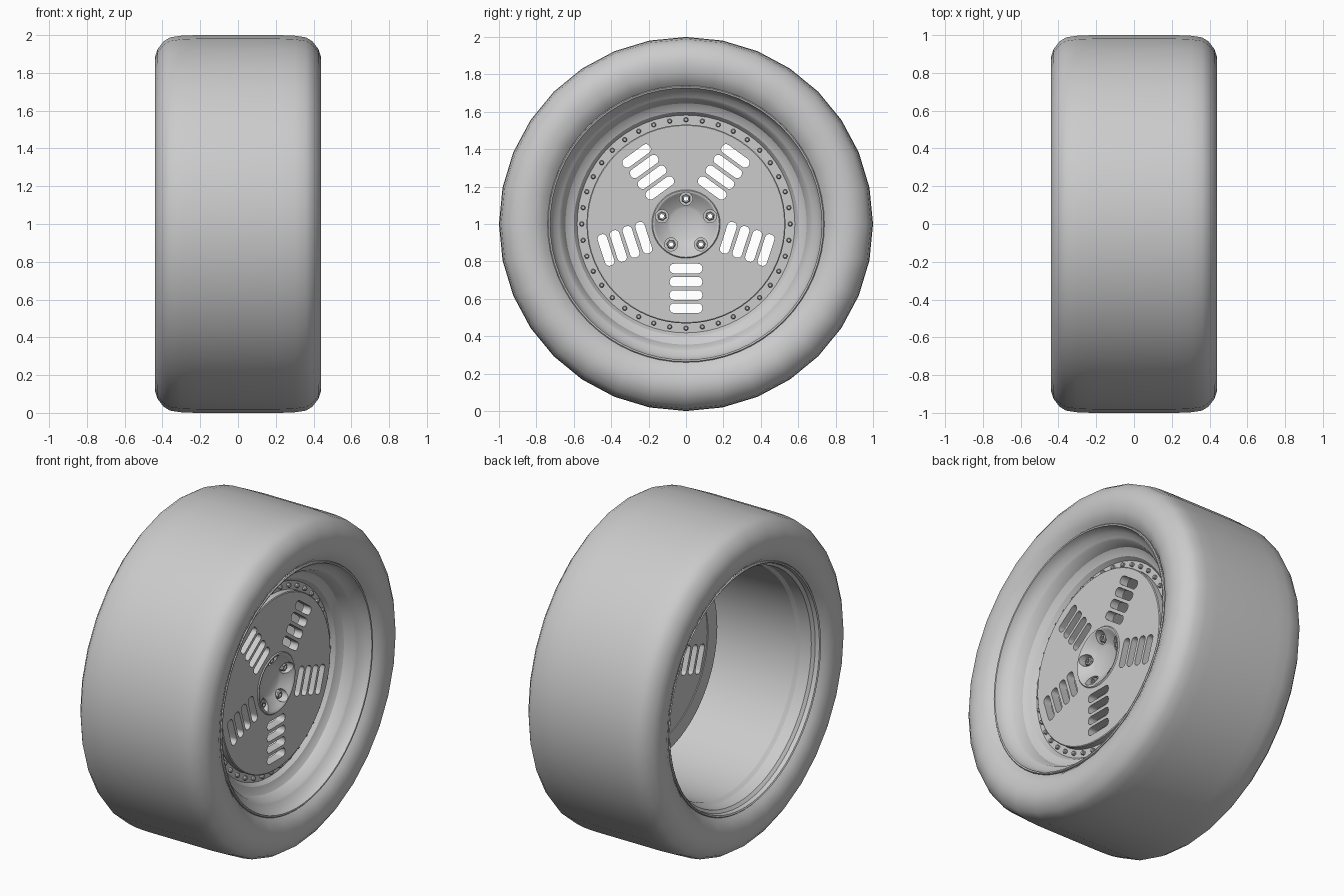
import bpy, bmesh
from math import radians, pi
from mathutils import Matrix, Vector

if "Cube" in bpy.data.objects:
    bpy.data.objects.remove(bpy.data.objects["Cube"])

CENTRE = Matrix.Translation((0, 0, 1))


def lathe(bm, profile, steps, closed=False, matrix=Matrix()):
    """Spin an (x, radius) profile around the x axis."""
    vs = [bm.verts.new((x, 0, r)) for x, r in profile]
    n = len(vs)
    es = [bm.edges.new((vs[i], vs[(i + 1) % n])) for i in range(n if closed else n - 1)]
    old = set(bm.verts) - set(vs)
    bmesh.ops.spin(bm, geom=vs + es, cent=(0, 0, 0), axis=(1, 0, 0),
                   angle=2 * pi, steps=steps, use_duplicate=False)
    new = [v for v in bm.verts if v not in old]
    bmesh.ops.transform(bm, matrix=matrix, verts=new)


def finish(bm, name, smooth=35):
    bmesh.ops.remove_doubles(bm, verts=bm.verts, dist=1e-5)
    bmesh.ops.dissolve_degenerate(bm, edges=bm.edges, dist=1e-6)
    bmesh.ops.recalc_face_normals(bm, faces=bm.faces)
    me = bpy.data.meshes.new(name)
    bm.to_mesh(me)
    bm.free()
    ob = bpy.data.objects.new(name, me)
    ob.matrix_world = CENTRE
    bpy.context.collection.objects.link(ob)
    if smooth:
        shade(ob, smooth)
    return ob


def select(ob):
    bpy.ops.object.select_all(action='DESELECT')
    ob.select_set(True)
    bpy.context.view_layer.objects.active = ob


def shade(ob, angle):
    select(ob)
    bpy.ops.object.shade_smooth_by_angle(angle=radians(angle))


def around(i, count, radius, start=0.0):
    """Place something at a radius (along z) and turn it around the axle."""
    return (Matrix.Rotation(start + 2 * pi * i / count, 4, 'X')
            @ Matrix.Translation((0, 0, radius)))


# Tyre: flat tread, rounded shoulders, sidewall tucking in at the rim
half = [(.385, .735), (.415, .765), (.436, .81), (.44, .85), (.44, .885), (.425, .927),
        (.395, .966), (.36, .988), (.30, .997), (.22, 1.0)]
bm = bmesh.new()
lathe(bm, half + [(-x, r) for x, r in reversed(half)], 32)
finish(bm, "tyre", 40)

# Front dish of the rim, stepping down to the bolt flange
bm = bmesh.new()
lathe(bm, [(.37, .74), (.40, .74), (.405, .735), (.403, .727), (.385, .722), (.355, .705),
           (.335, .68), (.325, .668), (.27, .645), (.255, .625), (.245, .60), (.22, .582),
           (.22, .50), (.20, .50), (.20, .59), (.235, .625), (.26, .66), (.32, .69)],
      64, closed=True)
finish(bm, "rim_dish", 30)

# Barrel with the rear lip
bm = bmesh.new()
lathe(bm, [(.27, .665), (-.27, .685), (-.29, .70), (-.36, .705), (-.375, .722), (-.40, .727),
           (-.405, .735), (-.40, .74), (-.37, .74), (-.34, .72), (-.27, .71), (.27, .68)],
      64, closed=True)
finish(bm, "rim_barrel", 30)

# Flange bolts
bm = bmesh.new()
for i in range(40):
    lathe(bm, [(.215, .013), (.232, .013), (.238, .008), (.238, 0)], 8,
          matrix=around(i, 40, .557))
finish(bm, "flange_bolts")

# Centre plate with a sunken hub bowl
bm = bmesh.new()
lathe(bm, [(.21, 0), (.21, .085), (.218, .10), (.25, .155), (.262, .165), (.266, .172),
           (.266, .178), (.26, .183), (.26, .527), (.256, .532), (.205, .532),
           (.205, .19), (.18, .17), (.18, 0)], 64)
plate = finish(bm, "centre_plate", 0)

# Cutter: five groups of four rounded slots, plus stepped lug pockets
bm = bmesh.new()
for g in range(5):
    for r in (.238, .309, .380, .450):
        m = around(g, 5, r, pi)
        cube = bmesh.ops.create_cube(bm, size=1, matrix=m @ Matrix.Diagonal((.3, .174, .051, 1))
                                     )["verts"]
        axis = Vector((1, 0, 0))
        shift = m @ Matrix.Translation((.23, 0, 0))
        bmesh.ops.translate(bm, verts=cube, vec=(.23, 0, 0))
        edges = {e for v in cube for e in v.link_edges
                 if abs((e.verts[0].co - e.verts[1].co).normalized().dot(axis)) > .9}
        bmesh.ops.bevel(bm, geom=list(edges), offset=.022, segments=4,
                        profile=.5, affect='EDGES')
    lathe(bm, [(.35, 0), (.35, .035), (.203, .035), (.203, .012), (.1, .012), (.1, 0)], 20,
          matrix=around(g, 5, .135))
cutter = finish(bm, "cutter", 0)
cutter.hide_render = True
mod = plate.modifiers.new("cut", 'BOOLEAN')
mod.object = cutter
mod.operation = 'DIFFERENCE'
mod.solver = 'EXACT'
select(plate)
bpy.ops.object.modifier_apply(modifier=mod.name)
bpy.data.objects.remove(cutter)
shade(plate, 30)

# Hollow lug nuts in the pockets
bm = bmesh.new()
for i in range(5):
    lathe(bm, [(.203, .012), (.203, .025), (.226, .025), (.232, .02), (.232, .012)], 6,
          closed=True, matrix=around(i, 5, .135))
finish(bm, "lug_nuts")
